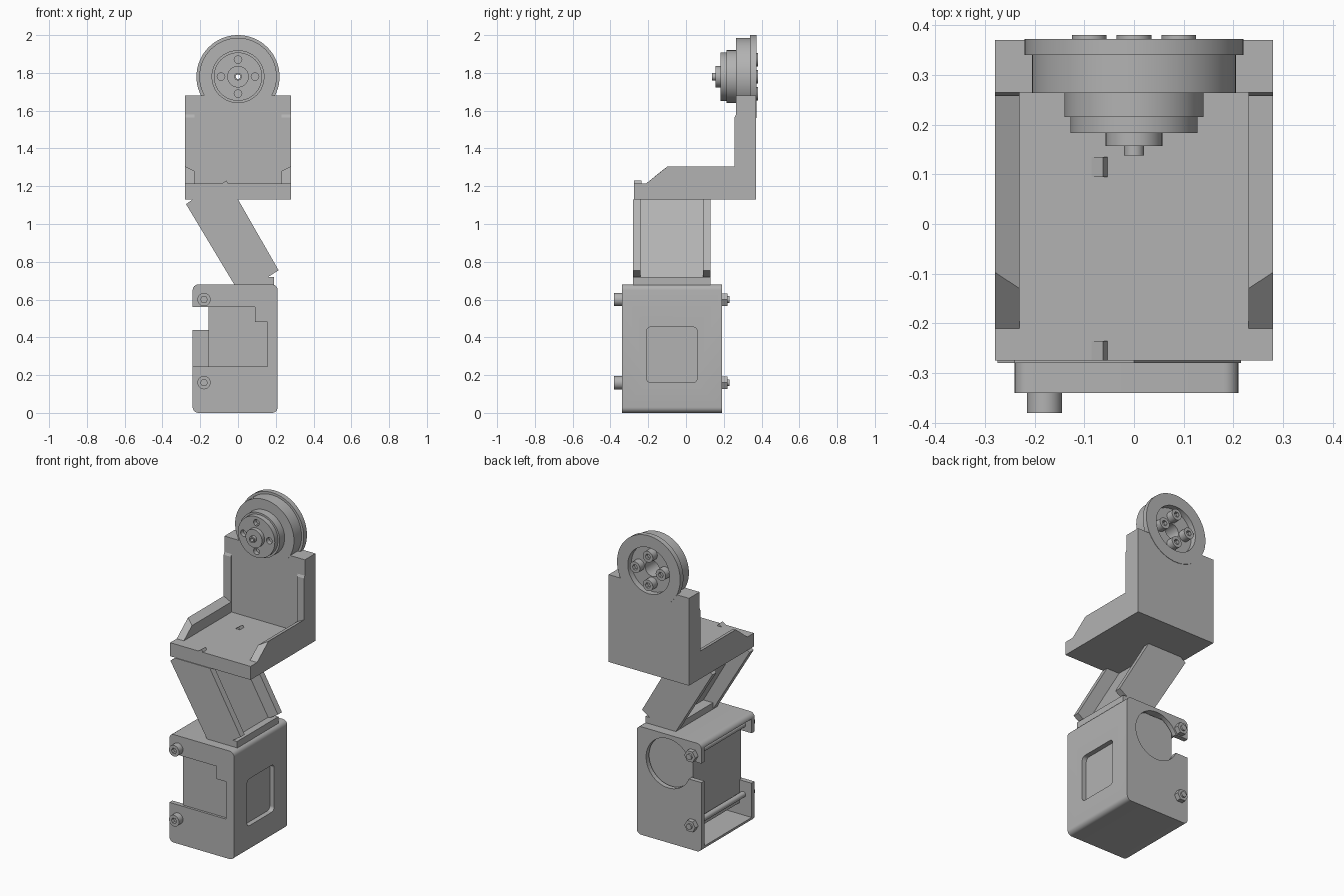
import bpy, bmesh, math
from mathutils import Vector, Matrix

cube = bpy.data.objects.get("Cube")
if cube:
    bpy.data.objects.remove(cube, do_unlink=True)

grey = bpy.data.materials.new("plain grey")
grey.use_nodes = True
grey.diffuse_color = (0.45, 0.45, 0.45, 1)
grey.node_tree.nodes["Principled BSDF"].inputs["Base Color"].default_value = (0.45, 0.45, 0.45, 1)


def finish(name, bm, smooth=False):
    bmesh.ops.recalc_face_normals(bm, faces=bm.faces)
    mesh = bpy.data.meshes.new(name)
    bm.to_mesh(mesh)
    bm.free()
    mesh.materials.append(grey)
    obj = bpy.data.objects.new(name, mesh)
    bpy.context.collection.objects.link(obj)
    if smooth:
        activate(obj)
        bpy.ops.object.shade_smooth_by_angle(angle=math.radians(30))
    return obj


def activate(obj):
    bpy.ops.object.select_all(action='DESELECT')
    obj.select_set(True)
    bpy.context.view_layer.objects.active = obj


def prism(name, points, lo, hi, axis='y', smooth=False):
    """Extrude a 2D outline: (x, z) along y, or (y, z) along x."""
    bm = bmesh.new()
    place = (lambda p, d: (p[0], d, p[1])) if axis == 'y' else (lambda p, d: (d, p[0], p[1]))
    face = bm.faces.new([bm.verts.new(place(p, lo)) for p in points])
    new = bmesh.ops.extrude_face_region(bm, geom=[face])["geom"]
    shift = Vector((0, hi - lo, 0) if axis == 'y' else (hi - lo, 0, 0))
    bmesh.ops.translate(bm, vec=shift, verts=[v for v in new if isinstance(v, bmesh.types.BMVert)])
    return finish(name, bm, smooth)


def rect(a0, b0, a1, b1):
    return [(a0, b0), (a1, b0), (a1, b1), (a0, b1)]


def rounded(a0, b0, a1, b1, r, n=6):
    pts = []
    for k, (a, b) in enumerate(rect(a0 + r, b0 + r, a1 - r, b1 - r)):
        for i in range(n + 1):
            t = math.pi + (k + i / n) * math.pi / 2
            pts.append((a + r * math.cos(t), b + r * math.sin(t)))
    return pts


def ring(cx, cz, r, n=48):
    return [(cx + r * math.cos(2 * math.pi * i / n), cz + r * math.sin(2 * math.pi * i / n)) for i in range(n)]


def cut(obj, *cutters):
    for c in cutters:
        mod = obj.modifiers.new("cut", 'BOOLEAN')
        mod.operation, mod.solver, mod.object = 'DIFFERENCE', 'EXACT', c
        activate(obj)
        bpy.ops.object.modifier_apply(modifier=mod.name)
        bpy.data.objects.remove(c, do_unlink=True)


# Motor housing, open on one side, with window and cutouts
housing = prism("motor_housing", rounded(-.24, 0, .21, .68, .03), -.34, .19, smooth=True)
notch = [(-.3, .245), (.155, .245), (.155, .48), (.09, .48), (.09, .56), (-.3, .56)]
cut(housing,
    prism("cavity", rect(-.3, .03, .18, .65), -.31, .16),
    prism("window", rounded(-.21, .16, .06, .455, .025), .1, .3, 'x'),
    prism("front_notch", notch, -.4, -.25),
    prism("rear_hole", ring(-.01, .5, .155), .1, .25),
    prism("rear_slot", rect(-.3, .44, -.1, .56), .1, .25))
prism("motor_body", rect(-.155, .1, .178, .648), -.325, .15)

# Long clamping screws with socket heads and hex nuts
for where, z in (("lower", .16), ("upper", .6)):
    x = -.18
    head = prism(where + "_screw_head", ring(x, z, .035, 32), -.38, -.335, smooth=True)
    cut(head, prism("socket", ring(x, z, .018, 6), -.4, -.36))
    prism(where + "_screw_rod", ring(x, z, .018, 24), -.34, .23, smooth=True)
    nut = prism(where + "_nut", ring(x, z, .038, 6), .185, .22)

# Slanted link: base pad, two side plates and a web
prism("link_pad", rect(-.02, .67, .19, .72), -.28, .13)
side = [(-.275, 1.105), (-.24, 1.13), (0, 1.13), (.215, .755), (.16, .72), (.16, .68), (-.02, .68)]
prism("link_front_plate", side, -.28, -.24)
prism("link_rear_plate", side, .09, .13)
prism("link_web", [(-.19, 1.13), (-.09, 1.13), (.17, .68), (.07, .68)], -.25, .1)

# Seat bracket: floor and upright in one L profile
bracket = prism("seat_bracket", [(-.275, 1.13), (.37, 1.13), (.37, 1.68), (.265, 1.68),
                                 (.265, 1.215), (-.275, 1.215)], -.28, .28, 'x')
cut(bracket, prism("hub_clearance", ring(0, 1.78, .17), .2, .4))

# Side lips with ramped fronts and inward sloping tops, plus upright ribs
for name, s in (("left", 1), ("right", -1)):
    bm = bmesh.new()
    rows = []
    for x, top, start in ((.28, 1.305, -.097), (.23, 1.28, -.13)):
        outline = [(-.21, 1.2), (-.21, 1.215), (start, top), (.27, top), (.27, 1.2)]
        rows.append([bm.verts.new((s * x, y, z)) for y, z in outline])
    n = len(rows[0])
    for r in rows:
        bm.faces.new(r)
    for i in range(n):
        j = (i + 1) % n
        bm.faces.new((rows[0][i], rows[0][j], rows[1][j], rows[1][i]))
    finish(name + "_lip", bm)
    prism(name + "_rib", [(.27, 1.25), (.258, 1.25), (.258, 1.565), (.265, 1.58), (.27, 1.58)],
          *sorted((s * .23, s * .28)), axis='x')

# Small wedge catches on the floor
for name, y in (("front_catch", -.275), ("rear_catch", .095)):
    prism(name, [(-.085, 1.21), (-.085, 1.215), (-.062, 1.23), (-.053, 1.215), (-.053, 1.21)], y, y + .04)

# Stepped pulley, lathed around the y axis
profile = [(.012, .138), (.02, .138), (.02, .157), (.057, .157), (.057, .183), (.128, .183),
           (.128, .215), (.14, .215), (.14, .264), (.205, .264), (.205, .34), (.22, .34),
           (.22, .372), (.145, .372), (.145, .335), (.05, .335), (.05, .2), (.012, .2)]
bm = bmesh.new()
verts = [bm.verts.new((r, y, 1.78)) for r, y in profile]
edges = [bm.edges.new((verts[i - 1], verts[i])) for i in range(len(verts))]
bmesh.ops.spin(bm, geom=verts + edges, cent=(0, 0, 1.78), axis=(0, 1, 0),
               angle=2 * math.pi, steps=64, use_merge=True)
bmesh.ops.remove_doubles(bm, verts=bm.verts, dist=.0001)
pulley = finish("stepped_pulley", bm, True)

# Four hub screws at the back and matching holes at the front
for i in range(4):
    a = i * math.pi / 2
    x, z = .09 * math.cos(a), 1.78 + .09 * math.sin(a)
    cut(pulley, prism("hole", ring(x, z, .02, 20), .15, .21))
    screw = prism("hub_screw_%d" % (i + 1), ring(x, z, .035, 32), .33, .38, smooth=True)
    cut(screw, prism("socket", ring(x, z, .018, 6), .36, .4))
